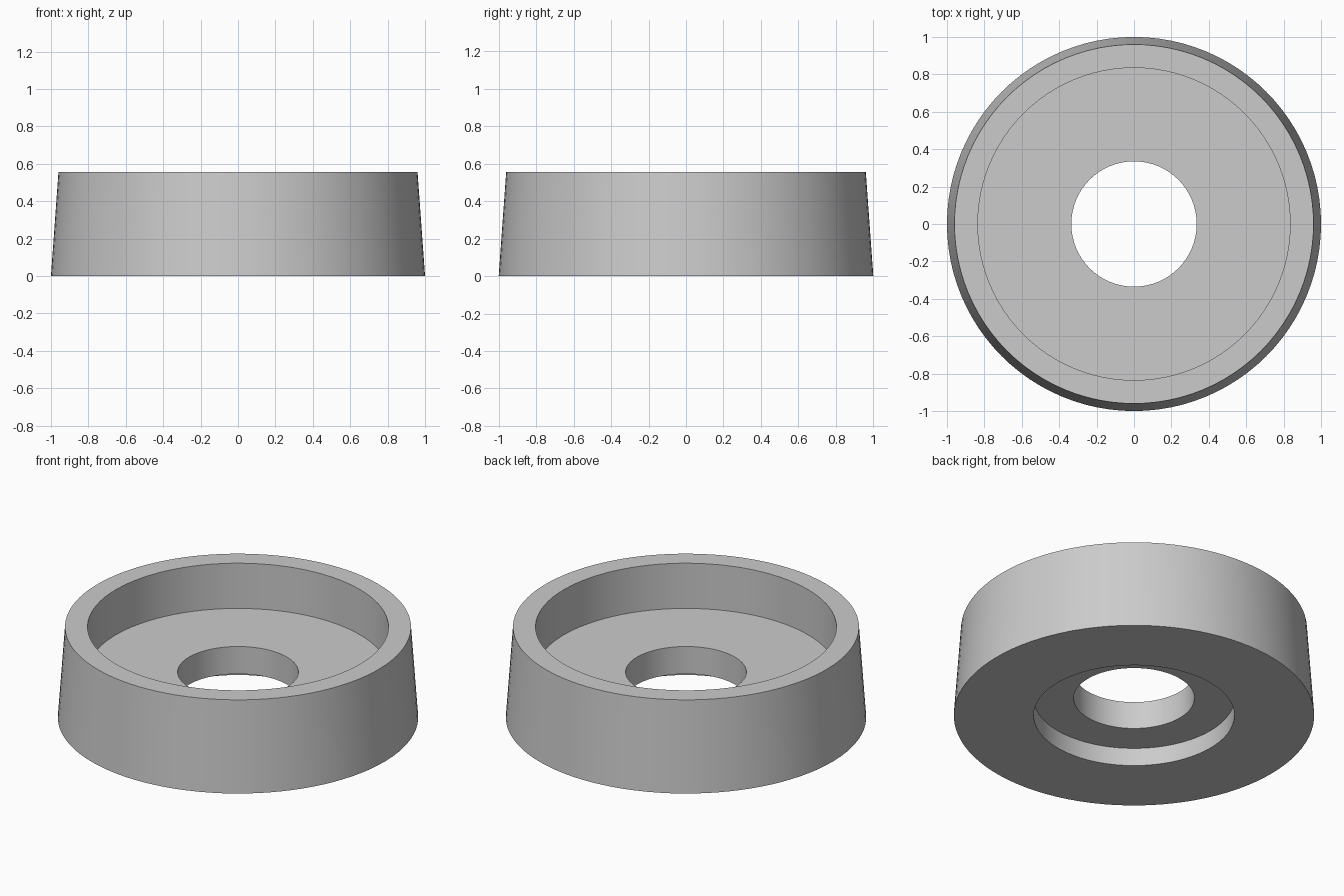
import bpy, bmesh
from math import tau

cube = bpy.data.objects.get("Cube")
if cube:
    bpy.data.objects.remove(cube)

SIDES = 96

# Plain grey finish
grey = bpy.data.materials.new("plain_grey")
grey.use_nodes = True
colour = (0.6, 0.6, 0.6, 1)
grey.diffuse_color = colour
grey.node_tree.nodes["Principled BSDF"].inputs["Base Color"].default_value = colour

# Closed section (radius, height): tapered wall, top recess, bore, bottom counterbore
section = [(1.0, 0), (0.96, 0.555), (0.835, 0.555), (0.835, 0.278),
           (0.335, 0.278), (0.335, 0.11), (0.557, 0.11), (0.557, 0)]

# Revolve the section around z
bm = bmesh.new()
verts = [bm.verts.new((r, 0, z)) for r, z in section]
edges = [bm.edges.new((a, b)) for a, b in zip(verts, verts[1:] + verts[:1])]
bmesh.ops.spin(bm, geom=verts + edges, cent=(0, 0, 0), axis=(0, 0, 1),
               angle=tau, steps=SIDES, use_merge=True)
bmesh.ops.remove_doubles(bm, verts=bm.verts, dist=0.0001)
bmesh.ops.recalc_face_normals(bm, faces=bm.faces)
mesh = bpy.data.meshes.new("recessed_ring")
bm.to_mesh(mesh)
bm.free()
mesh.materials.append(grey)

ring = bpy.data.objects.new("recessed_ring", mesh)
bpy.context.collection.objects.link(ring)

# Smooth round walls with crisp rims
bpy.ops.object.select_all(action="DESELECT")
ring.select_set(True)
bpy.context.view_layer.objects.active = ring
bpy.ops.object.shade_smooth_by_angle(angle=0.52)
